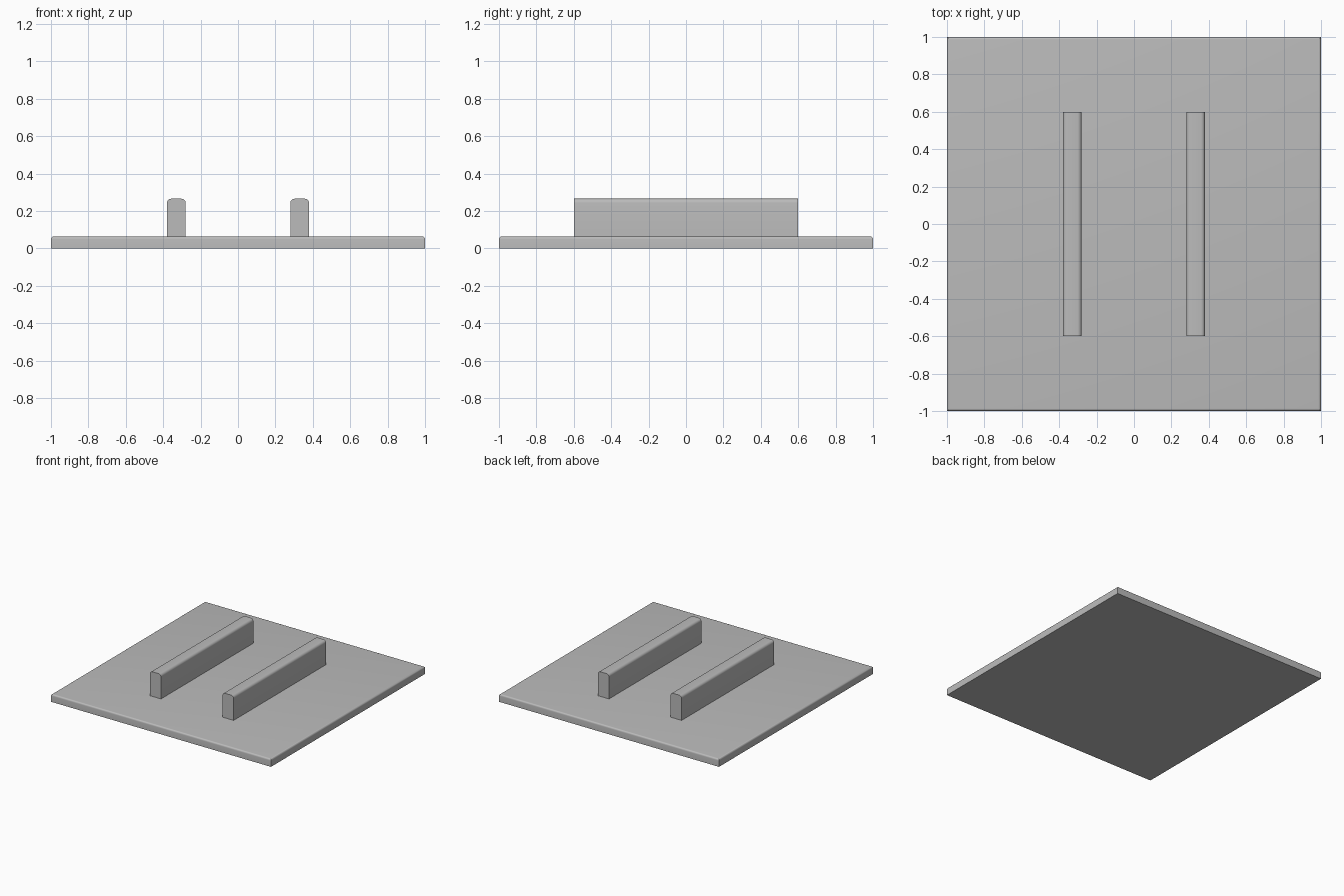
import bpy
import bmesh
from mathutils import Matrix, Vector

default = bpy.data.objects.get("Cube")
if default:
    bpy.data.objects.remove(default, do_unlink=True)

grey = bpy.data.materials.new("plain grey")
grey.use_nodes = True
colour = (0.5, 0.5, 0.5, 1)
grey.diffuse_color = colour
grey.node_tree.nodes["Principled BSDF"].inputs["Base Color"].default_value = colour


def rounded_block(name, size, centre, radius, pick):
    """Box whose top edges chosen by pick(direction) are rounded."""
    bm = bmesh.new()
    bmesh.ops.create_cube(bm, size=1, matrix=Matrix.Diagonal((*size, 1)))
    top = [e for e in bm.edges
           if all(v.co.z > 0 for v in e.verts)
           and pick(e.verts[1].co - e.verts[0].co)]
    bmesh.ops.bevel(bm, geom=top, offset=radius, segments=5, profile=0.5,
                    affect='EDGES')
    mesh = bpy.data.meshes.new(name)
    bm.to_mesh(mesh)
    bm.free()
    mesh.materials.append(grey)
    obj = bpy.data.objects.new(name, mesh)
    obj.location = centre
    bpy.context.collection.objects.link(obj)
    bpy.ops.object.select_all(action='DESELECT')
    obj.select_set(True)
    bpy.context.view_layer.objects.active = obj
    bpy.ops.object.shade_smooth_by_angle()
    return obj


# Square base plate, softened all round its top
plate_height = 0.063
rounded_block("base_plate", Vector((2, 2, plate_height)),
              (0, 0, plate_height / 2), 0.014, lambda d: True)

# Two parallel rails, rounded along their length, with flat ends
rail_height = 0.202
for side, name in ((1, "left_rail"), (-1, "right_rail")):
    rounded_block(name, Vector((0.1, 1.2, rail_height)),
                  (side * 0.33, 0, plate_height + rail_height / 2), 0.022,
                  lambda d: abs(d.y) > abs(d.x))
